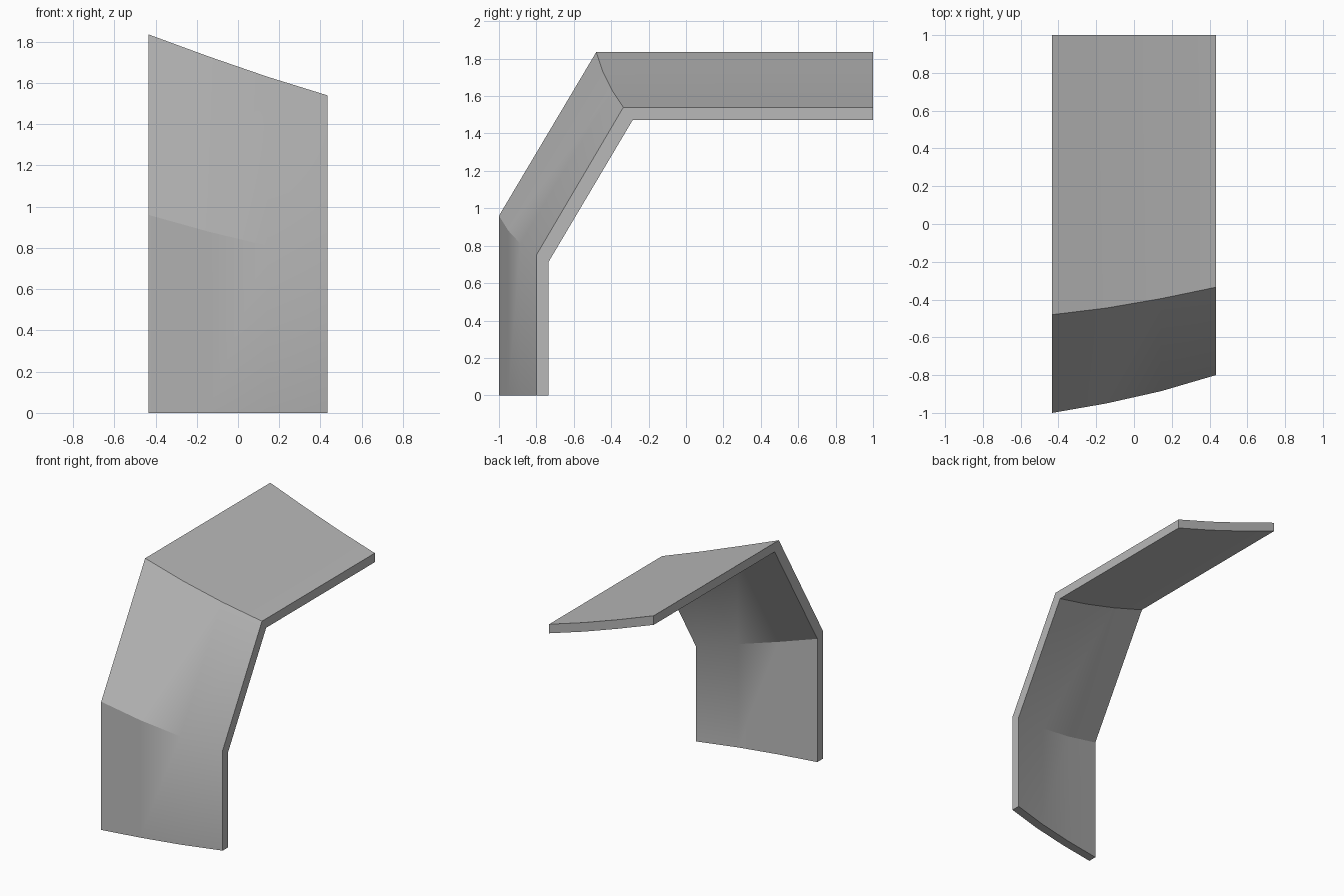
import bpy, bmesh, math

default = bpy.data.objects.get("Cube")
if default:
    bpy.data.objects.remove(default, do_unlink=True)

# Plain grey material
grey = bpy.data.materials.new("plain grey")
grey.use_nodes = True
colour = (0.48, 0.48, 0.48, 1)
grey.diffuse_color = colour
grey.node_tree.nodes["Principled BSDF"].inputs["Base Color"].default_value = colour

# Stations across the width: x, front y, lower bend z, upper bend y, top z
stations = [
    (-0.433, -1.00, 0.96, -0.48, 1.835),
    (-0.147, -0.95, 0.88, -0.445, 1.73),
    (0.143, -0.885, 0.81, -0.395, 1.63),
    (0.433, -0.80, 0.75, -0.335, 1.54),
]
# Shift from the outer to the inner skin at each bend
shifts = [(0.065, 0), (0.065, -0.037), (0.05, -0.068), (0, -0.068)]

# Bent panel: closed profile loops lofted across the width
bm = bmesh.new()
loops = []
for x, front, bend_z, bend_y, top in stations:
    outer = [(front, 0), (front, bend_z), (bend_y, top), (1, top)]
    inner = [(y + dy, z + dz) for (y, z), (dy, dz) in zip(outer, shifts)]
    loops.append([bm.verts.new((x, y, z)) for y, z in outer + inner[::-1]])

count = len(loops[0])
for a, b in zip(loops, loops[1:]):
    for i in range(count):
        j = (i + 1) % count
        bm.faces.new((a[i], a[j], b[j], b[i]))

# Flat side walls, one quad per bend segment
for loop in (loops[0], loops[-1]):
    for i in range(3):
        bm.faces.new((loop[i], loop[i + 1], loop[-2 - i], loop[-1 - i]))
bmesh.ops.recalc_face_normals(bm, faces=bm.faces)

mesh = bpy.data.meshes.new("bent_panel")
bm.to_mesh(mesh)
bm.free()
mesh.materials.append(grey)
panel = bpy.data.objects.new("bent_panel", mesh)
bpy.context.collection.objects.link(panel)

# Smooth across the gentle curve, sharp at the bends and rims
bpy.ops.object.select_all(action="DESELECT")
panel.select_set(True)
bpy.context.view_layer.objects.active = panel
bpy.ops.object.shade_smooth_by_angle(angle=math.radians(30))
